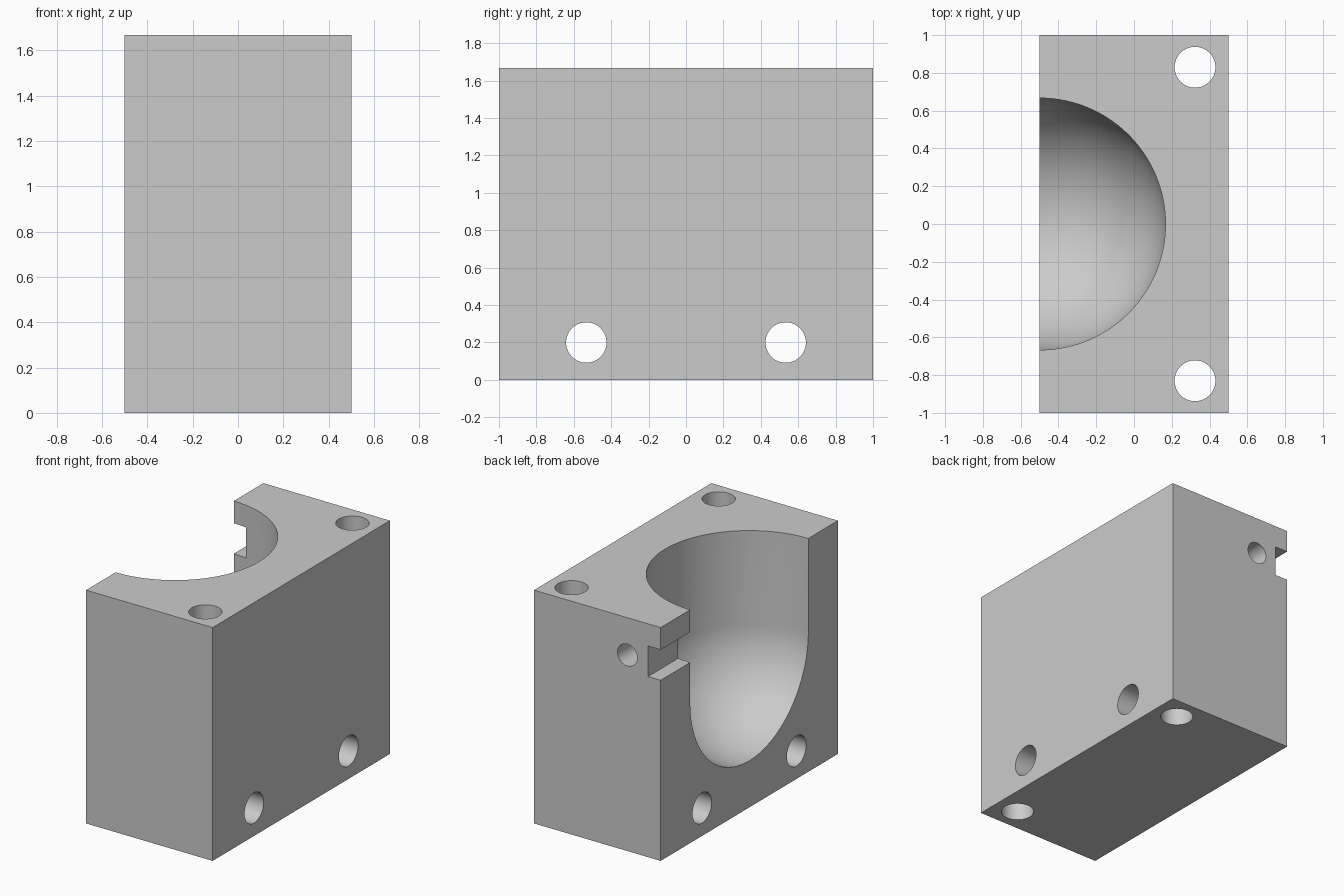
import bpy, bmesh
from math import pi, sin, cos
from mathutils import Matrix, Vector

if "Cube" in bpy.data.objects:
    bpy.data.objects.remove(bpy.data.objects["Cube"], do_unlink=True)

HEIGHT = 5 / 3      # block height
BOWL = 2 / 3        # cavity radius
BORE = 0.108        # through-hole radius

grey = bpy.data.materials.new("plain grey")
grey.use_nodes = True
grey.diffuse_color = (0.6, 0.6, 0.6, 1)
grey.node_tree.nodes["Principled BSDF"].inputs["Base Color"].default_value = (0.6, 0.6, 0.6, 1)


def finish(name, bm):
    bmesh.ops.recalc_face_normals(bm, faces=bm.faces)
    mesh = bpy.data.meshes.new(name)
    bm.to_mesh(mesh)
    bm.free()
    mesh.materials.append(grey)
    obj = bpy.data.objects.new(name, mesh)
    bpy.context.collection.objects.link(obj)
    return obj


def box(name, low, high):
    low, high = Vector(low), Vector(high)
    bm = bmesh.new()
    bmesh.ops.create_cube(bm, size=1, matrix=Matrix.Translation((low + high) / 2)
                          @ Matrix.Diagonal((*(high - low), 1)))
    return finish(name, bm)


def rod(name, centre, radius, length, axis):
    turn = {"X": Matrix.Rotation(pi / 2, 4, "Y"), "Y": Matrix.Rotation(pi / 2, 4, "X"),
            "Z": Matrix.Identity(4)}[axis]
    bm = bmesh.new()
    bmesh.ops.create_cone(bm, cap_ends=True, segments=64, radius1=radius, radius2=radius,
                          depth=length, matrix=Matrix.Translation(centre) @ turn)
    return finish(name, bm)


def round_bottom_cutter():
    # quarter arc, straight wall and lid, turned about the vertical axis
    steps = 32
    profile = [(BOWL * sin(pi / 2 * i / steps), 1 - BOWL * cos(pi / 2 * i / steps))
               for i in range(steps + 1)]
    profile += [(BOWL, HEIGHT + 0.2), (0, HEIGHT + 0.2)]
    bm = bmesh.new()
    verts = [bm.verts.new((-0.5 + r, 0, z)) for r, z in profile]
    edges = [bm.edges.new(pair) for pair in zip(verts, verts[1:])]
    bmesh.ops.spin(bm, geom=verts + edges, cent=(-0.5, 0, 0), axis=(0, 0, 1),
                   angle=2 * pi, steps=128)
    bmesh.ops.remove_doubles(bm, verts=bm.verts, dist=0.0001)
    return finish("cavity_cutter", bm)


# Solid block
block = box("block", (-0.5, -1, 0), (0.5, 1, HEIGHT))

# Cavity, side notch and blind hole on the back wall
cutters = [
    round_bottom_cutter(),
    box("notch_cutter", (-0.7, 0.4, 1.29), (-0.4, 1.2, 1.508)),
    rod("blind_hole_cutter", (-0.237, 1, 1.4), 0.078, 0.5, "Y"),
]

# Paired vertical and crosswise through holes
for side in (-1, 1):
    cutters.append(rod("upright_hole_cutter", (0.323, side * 0.83, HEIGHT / 2), BORE, 3, "Z"))
    cutters.append(rod("cross_hole_cutter", (0, side * 0.533, 0.2), BORE, 3, "X"))

# Cut the block and drop the cutters
bpy.ops.object.select_all(action="DESELECT")
bpy.context.view_layer.objects.active = block
block.select_set(True)
for cutter in cutters:
    cut = block.modifiers.new("cut", "BOOLEAN")
    cut.operation = "DIFFERENCE"
    cut.solver = "EXACT"
    cut.object = cutter
    bpy.ops.object.modifier_apply(modifier=cut.name)
    bpy.data.objects.remove(cutter, do_unlink=True)

bpy.ops.object.shade_smooth_by_angle(angle=pi / 6)
